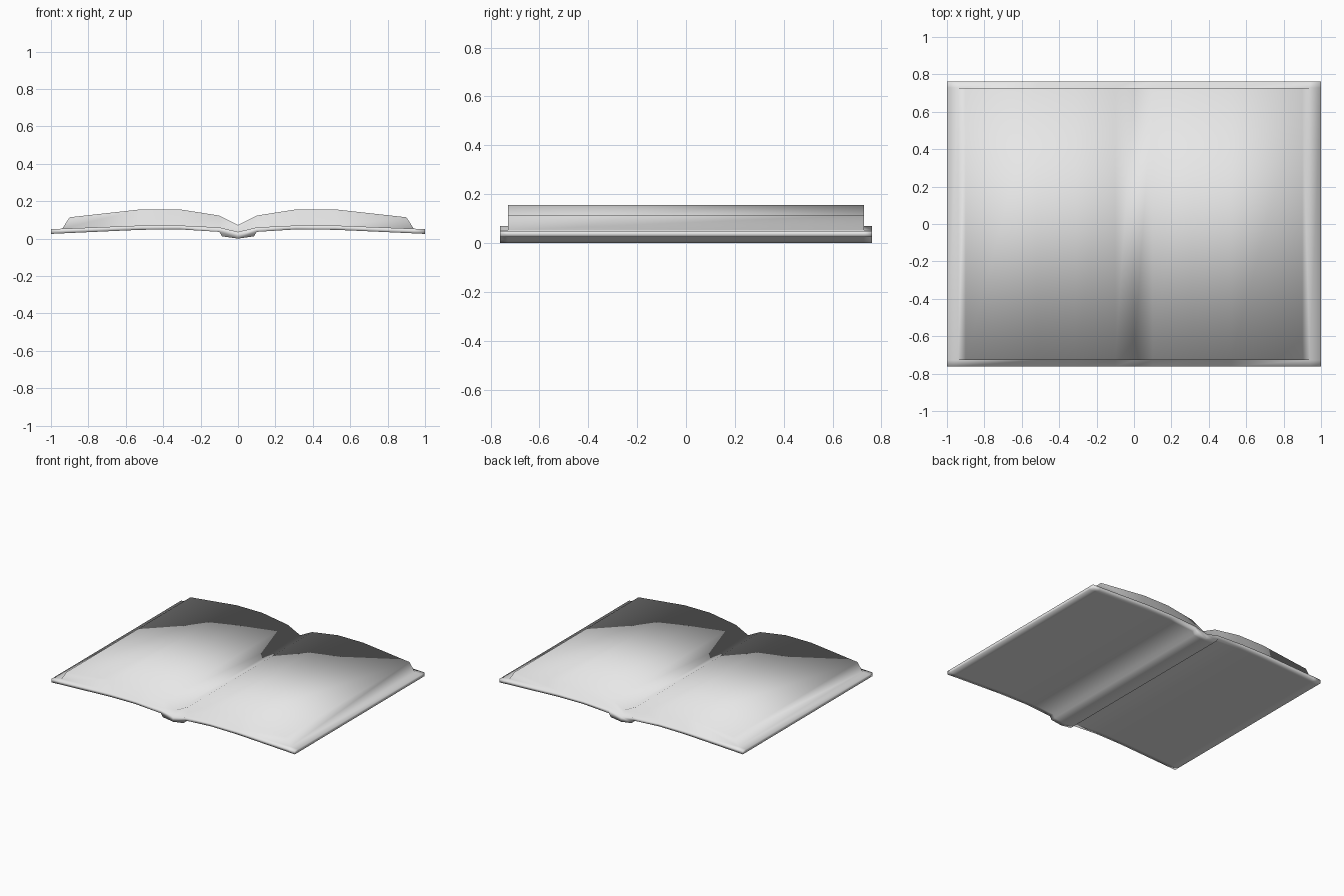
import bpy
import bmesh

cube = bpy.data.objects.get("Cube")
if cube:
    bpy.data.objects.remove(cube, do_unlink=True)

paper = bpy.data.materials.new("plain_light_grey")
paper.use_nodes = True
colour = (0.8, 0.8, 0.8, 1)
paper.diffuse_color = colour
paper.node_tree.nodes["Principled BSDF"].inputs["Base Color"].default_value = colour


def mirrored(half):
    """Complete a profile given from the centre outwards to +x."""
    return [(-x, z) for x, z in half[:0:-1]] + half


# Cover and page profiles as (x, z)
cover_top = mirrored([(0, 0.036), (0.1, 0.06), (0.31, 0.07), (0.52, 0.07), (0.94, 0.053), (1, 0.05)])
cover_under = mirrored([(0, 0), (0.085, 0.012), (0.1, 0.036), (0.31, 0.049), (0.52, 0.047),
                        (0.94, 0.028), (1, 0.025)])
page_top = mirrored([(0, 0.073), (0.1, 0.123), (0.31, 0.156), (0.52, 0.156), (0.9, 0.114)])
rows = [-0.762, -0.728, 0.728, 0.762]

bm = bmesh.new()


def lay_rows(profile, ys):
    return [[bm.verts.new((x, y, z)) for x, z in profile] for y in ys]


def bridge(a, b, skip=lambda i: False):
    for i in range(len(a) - 1):
        if not skip(i):
            bm.faces.new((a[i], a[i + 1], b[i + 1], b[i]))


top = lay_rows(cover_top, rows)
under = lay_rows(cover_under, rows)
pages = lay_rows(page_top, (rows[1], rows[2]))
last = len(cover_top) - 2

# Cover boards and spine, left open beneath the page block
for r in range(3):
    bridge(top[r], top[r + 1], lambda i: r == 1 and 0 < i < last)
    bridge(under[r], under[r + 1])
    for side in (0, -1):
        bm.faces.new((top[r][side], top[r + 1][side], under[r + 1][side], under[r][side]))

# Cover end edges, with the spine closed by one face on each side
for r in (0, -1):
    t, u = top[r], under[r]
    mid = len(t) // 2
    bridge(t[:mid], u[:mid])
    bridge(t[mid + 1:], u[-mid:])
    c = len(u) // 2
    bm.faces.new((t[mid - 1], t[mid], u[c], u[c - 1], u[c - 2]))
    bm.faces.new((t[mid], t[mid + 1], u[c + 2], u[c + 1], u[c]))

# Page block rising from the cover
bridge(pages[0], pages[1])
base = [top[1][1:-1], top[2][1:-1]]
for low, high in zip(base, pages):
    bridge(low, high)
for side in (0, -1):
    bm.faces.new((base[0][side], base[1][side], pages[1][side], pages[0][side]))

bmesh.ops.recalc_face_normals(bm, faces=bm.faces[:])
for face in bm.faces:
    face.smooth = True

mesh = bpy.data.meshes.new("open_book")
bm.to_mesh(mesh)
bm.free()
mesh.materials.append(paper)
book = bpy.data.objects.new("open_book", mesh)
bpy.context.collection.objects.link(book)
